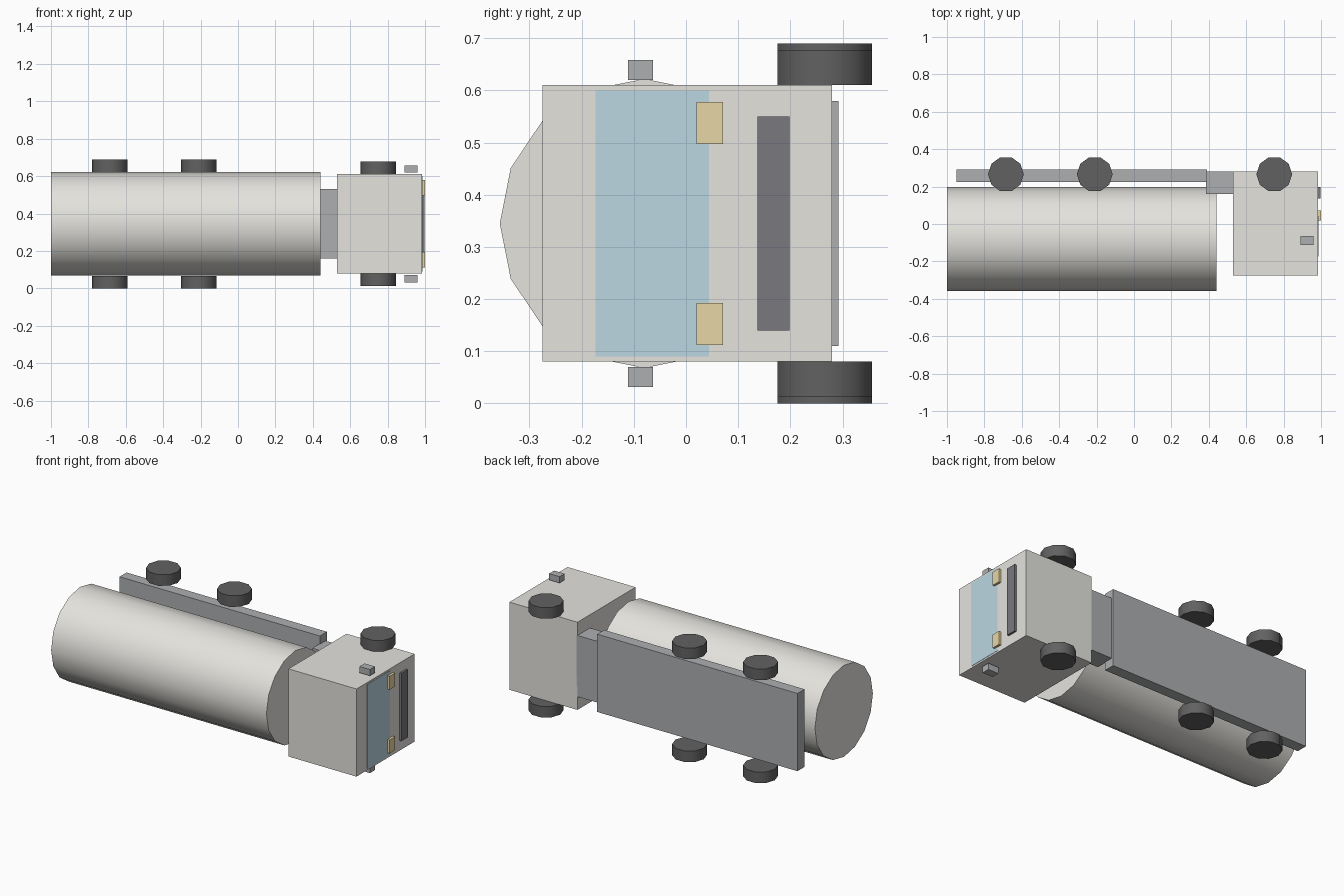
import bpy
from math import radians

if "Cube" in bpy.data.objects:
    bpy.data.objects.remove(bpy.data.objects["Cube"])

MID_Z = 0.345  # mirror plane of the truck, which lies on its side


def material(name, color):
    m = bpy.data.materials.new(name)
    m.diffuse_color = (*color, 1)
    m.use_nodes = True
    m.node_tree.nodes["Principled BSDF"].inputs["Base Color"].default_value = m.diffuse_color
    return m


cream = material("cream_paint", (0.78, 0.77, 0.73))
grey = material("chassis_grey", (0.42, 0.43, 0.44))
dark = material("dark_grille", (0.19, 0.19, 0.21))
rubber = material("rubber", (0.12, 0.12, 0.12))
glass = material("glass", (0.50, 0.68, 0.76))
lamp = material("lamp", (0.80, 0.68, 0.38))


def box(name, x, y, z, mat):
    """Box from (min, max) ranges."""
    bpy.ops.mesh.primitive_cube_add(size=1, location=[sum(r) / 2 for r in (x, y, z)])
    o = bpy.context.object
    o.name = name
    o.scale = [r[1] - r[0] for r in (x, y, z)]
    bpy.ops.object.transform_apply(location=False, rotation=False, scale=True)
    o.data.materials.append(mat)
    return o


def cylinder(name, sides, radius, depth, loc, rot, mat):
    bpy.ops.mesh.primitive_cylinder_add(vertices=sides, radius=radius, depth=depth,
                                        location=loc, rotation=rot)
    o = bpy.context.object
    o.name = name
    o.data.materials.append(mat)
    bpy.ops.object.shade_smooth_by_angle(angle=radians(40))
    return o


# Tank, chassis and cab
cylinder("tank", 16, 0.277, 1.44, (-0.28, -0.08, MID_Z), (0, radians(90), 0), cream)
box("chassis", (-0.95, 0.39), (0.225, 0.292), (0.11, 0.58), grey)
box("coupling", (0.385, 0.535), (0.16, 0.28), (0.16, 0.53), grey)
box("cab", (0.53, 0.985), (-0.275, 0.28), (0.08, 0.61), cream)

# Cab front details
box("windshield", (0.97, 0.987), (-0.173, 0.044), (0.09, 0.60), glass)
box("grille", (0.98, 0.997), (0.137, 0.198), (0.14, 0.55), dark)

# Parts mirrored on both sides of the truck
for side, s in (("left", -1), ("right", 1)):
    def span(a, b):
        return sorted((MID_Z + s * a, MID_Z + s * b))

    box(f"headlight_{side}", (0.98, 1.0), (0.02, 0.071), span(0.152, 0.233), lamp)
    box(f"mirror_{side}", (0.89, 0.96), (-0.111, -0.063), span(0.275, 0.313), grey)
    for label, x, z in (("front", 0.75, 0.2985), ("middle", -0.21, 0.3115),
                        ("rear", -0.685, 0.3115)):
        # ten-sided wheel with vertices pointing along x
        cylinder(f"wheel_{label}_{side}", 10, 0.0955, 0.067,
                 (x, 0.266, MID_Z + s * z), (0, 0, radians(90)), rubber)
